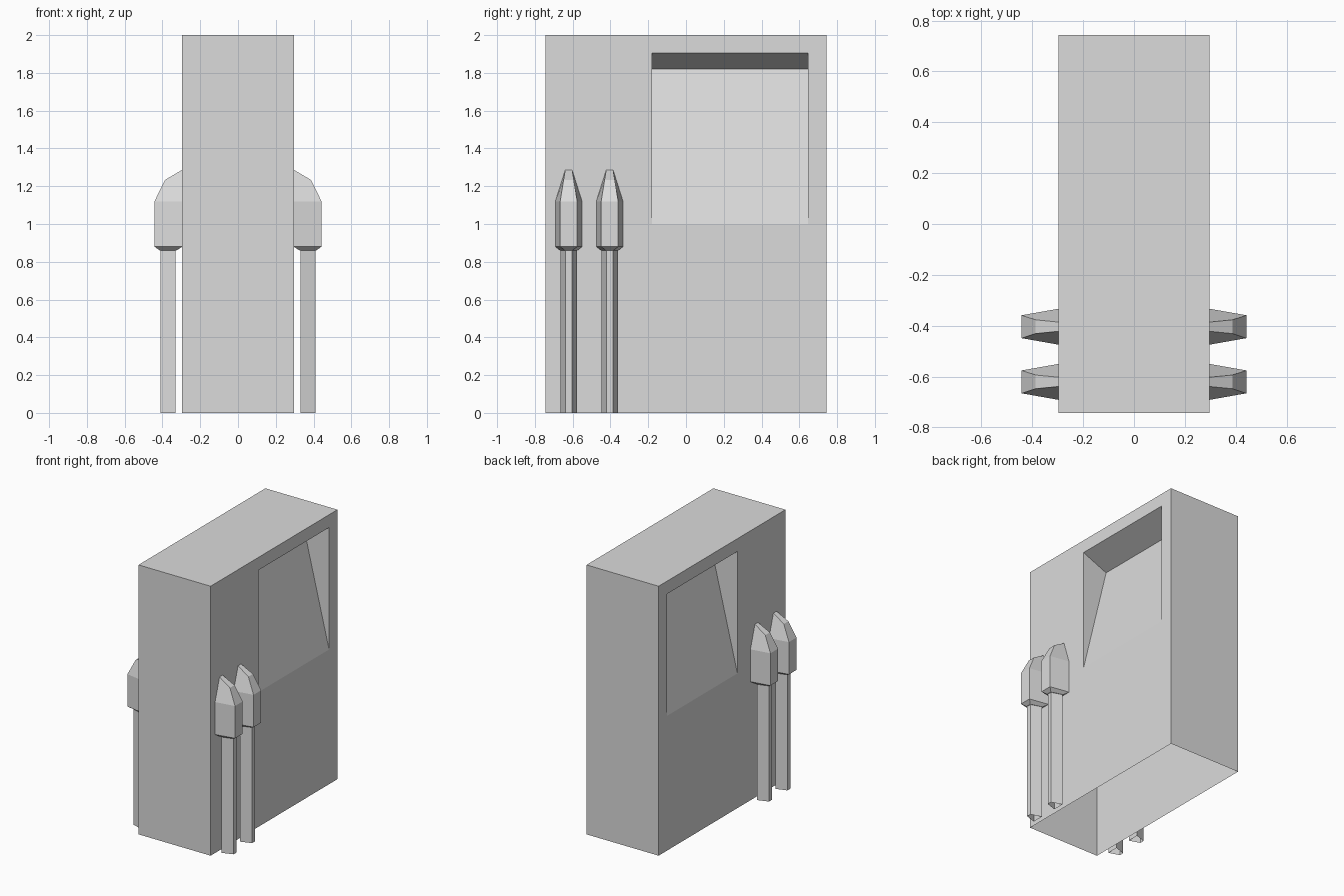
import bpy
import bmesh

if "Cube" in bpy.data.objects:
    bpy.data.objects.remove(bpy.data.objects["Cube"])

grey = bpy.data.materials.new("grey")
grey.diffuse_color = (0.71, 0.71, 0.71, 1)
grey.use_nodes = True
grey.node_tree.nodes["Principled BSDF"].inputs["Base Color"].default_value = grey.diffuse_color


def make(name, verts, faces):
    mesh = bpy.data.meshes.new(name)
    mesh.from_pydata(verts, [], faces)
    mesh.materials.append(grey)
    obj = bpy.data.objects.new(name, mesh)
    bpy.context.collection.objects.link(obj)
    return obj


def loft(name, rings, side, yc, open_bottom=False):
    """Stack of trapezoid rings: (inner x, inner z, inner half width,
    outer x, outer z, outer half width), mirrored by side."""
    verts, faces = [], []
    for xi, zi, wi, xo, zo, wo in rings:
        verts += [(side * xi, yc - wi, zi), (side * xo, yc - wo, zo),
                  (side * xo, yc + wo, zo), (side * xi, yc + wi, zi)]
    for r in range(len(rings) - 1):
        a = 4 * r
        for i in range(4):
            j = (i + 1) % 4
            faces.append((a + i, a + j, a + 4 + j, a + 4 + i))
    top = 4 * (len(rings) - 1)
    faces.append((top, top + 1, top + 2, top + 3))
    if not open_bottom:
        faces.append((3, 2, 1, 0))
    if side < 0:
        faces = [f[::-1] for f in faces]
    return make(name, verts, faces)


# Main slab, open underneath, with a sloped recess in each side
HX, HY, H = 0.296, 0.744, 2.0
Y0, Y1, Z0, Z1 = -0.18, 0.645, 1.0, 1.905   # recess opening
RIDGE_X, RIDGE_Z = HX - 0.2, 1.82           # deepest line of the recess

verts, faces = [], []
for side in (1, -1):
    x, b = side * HX, len(verts)
    verts += [(x, -HY, 0), (x, HY, 0), (x, HY, H), (x, -HY, H),
              (x, Y0, Z0), (x, Y1, Z0), (x, Y1, Z1), (x, Y0, Z1),
              (side * RIDGE_X, Y0, RIDGE_Z), (side * RIDGE_X, Y1, RIDGE_Z)]
    # Flat wall around the opening
    wall = [(i, (i + 1) % 4, 4 + (i + 1) % 4, 4 + i) for i in range(4)]
    # Slope, ceiling and the two triangular cheeks
    recess = [(4, 5, 9, 8), (8, 9, 6, 7), (4, 8, 7), (5, 6, 9)]
    for f in wall + recess:
        f = f if side > 0 else f[::-1]
        faces.append([b + i for i in f])
# Front, back and top
faces += [(10, 0, 3, 13), (1, 11, 12, 2), (3, 2, 12, 13)]
make("body", verts, faces)

# Pairs of posts with pointed heads on each side
post_rings = [(0.33, 0, 0.043, 0.41, 0, 0.017),
              (0.33, 0.865, 0.043, 0.41, 0.865, 0.017)]
head_rings = [(0.326, 0.86, 0.046, 0.414, 0.86, 0.02),
              (0.295, 0.88, 0.071, 0.442, 0.88, 0.045),
              (0.295, 1.12, 0.071, 0.442, 1.12, 0.045),
              (0.295, 1.287, 0.018, 0.387, 1.233, 0.027)]
for side, label in ((1, "right"), (-1, "left")):
    for yc, place in ((-0.621, "front"), (-0.404, "rear")):
        loft(f"post_{label}_{place}", post_rings, side, yc, open_bottom=True)
        loft(f"post_head_{label}_{place}", head_rings, side, yc)
